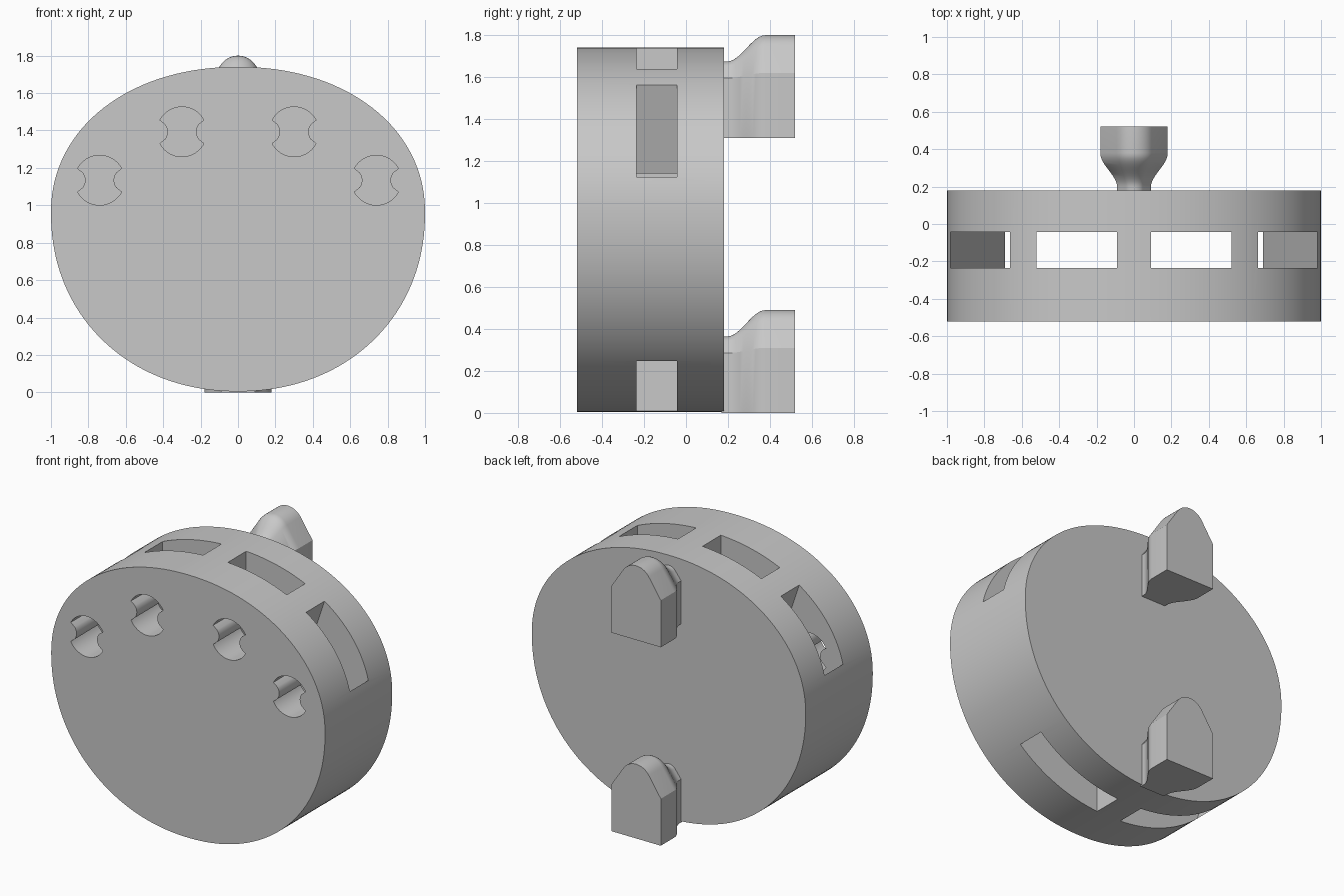
import bpy, bmesh
from math import sin, cos, pi, sqrt, radians

cube = bpy.data.objects.get("Cube")
if cube:
    bpy.data.objects.remove(cube, do_unlink=True)

GREY = 0.58
mat = bpy.data.materials.new("plain grey")
mat.use_nodes = True
mat.diffuse_color = (GREY, GREY, GREY, 1)
mat.node_tree.nodes["Principled BSDF"].inputs["Base Color"].default_value = (GREY, GREY, GREY, 1)


def loft(name, sections):
    """Closed solid through (y, [(x, z), ...]) sections with equal point counts."""
    bm = bmesh.new()
    rings = [[bm.verts.new((x, y, z)) for x, z in pts] for y, pts in sections]
    n = len(rings[0])
    for a, b in zip(rings, rings[1:]):
        for i in range(n):
            j = (i + 1) % n
            bm.faces.new((a[i], a[j], b[j], b[i]))
    bm.faces.new(rings[0])
    bm.faces.new(rings[-1])
    bmesh.ops.recalc_face_normals(bm, faces=bm.faces[:])
    mesh = bpy.data.meshes.new(name)
    bm.to_mesh(mesh)
    bm.free()
    mesh.materials.append(mat)
    ob = bpy.data.objects.new(name, mesh)
    bpy.context.collection.objects.link(ob)
    return ob


def prism(name, outline, y0, y1):
    return loft(name, [(y0, outline), (y1, outline)])


def activate(ob):
    bpy.ops.object.select_all(action='DESELECT')
    ob.select_set(True)
    bpy.context.view_layer.objects.active = ob


def cut(ob, cutter):
    activate(ob)
    mod = ob.modifiers.new("cut", 'BOOLEAN')
    mod.operation = 'DIFFERENCE'
    mod.solver = 'EXACT'
    mod.object = cutter
    bpy.ops.object.modifier_apply(modifier=mod.name)
    bpy.data.objects.remove(cutter, do_unlink=True)


def smooth(ob, angle):
    activate(ob)
    bpy.ops.object.shade_smooth_by_angle(angle=radians(angle))


# Rounded disc body: slightly squared oval, flatter above the widest line
def body_point(a):
    c, s = cos(a), sin(a)
    k = 2 / 2.1
    x = abs(c) ** k * (1 if c >= 0 else -1)
    z = abs(s) ** k * (0.78 if s >= 0 else -0.955)
    return x, 0.96 + z


SEGS = 160
body = prism("disc_body", [body_point(2 * pi * i / SEGS) for i in range(SEGS)], -0.52, 0.18)

# Upright and slanted channels that merge on the way down, one set per side
channel = [(0.09, -0.1), (0.09, 1.9), (0.52, 1.9), (0.52, 1.14),
           (0.79, 1.94), (1.14, 1.6), (0.575, -0.1)]
for side in (1, -1):
    cut(body, prism("channel_cutter", [(side * x, z) for x, z in channel], -0.235, -0.043))


# Round finger holes with a bite on either side, opening into the channels
def hole_radius(a):
    gap = 0.065 ** 2 - (0.14 * sin(a)) ** 2
    return 0.14 * abs(cos(a)) - sqrt(gap) if gap > 0 else 0.133


for side in (1, -1):
    for cx, cz in ((0.30, 1.393), (0.74, 1.134)):
        angles = [2 * pi * (i + 0.5) / 96 for i in range(96)]
        outline = [(side * cx + hole_radius(a) * cos(a), cz + hole_radius(a) * sin(a))
                   for a in angles]
        cut(body, prism("hole_cutter", outline, -0.6, -0.14))
smooth(body, 30)

# Pegs on the back: house-shaped head with a rounded ridge and a slimmer neck
SHOULDER = 0.31
ridge = [(0.112 * sin(a), 0.378 + 0.112 * cos(a))
         for a in [radians(56.3) * (1 - i / 8) for i in range(17)]]
head = [(0.18, 0), (0.18, SHOULDER)] + ridge + [(-0.18, SHOULDER), (-0.18, 0)]


def peg_section(t):
    pts = []
    for x, z in head:
        if z > 0:
            z = SHOULDER - 0.025 * t + (z - SHOULDER) * (1 - 0.56 * t)
        pts.append((x * (1 - 0.5 * t), z))
    return pts


def peg(name, base):
    sections = [(0.17, 1)]
    for i in range(13):
        u = i / 12
        sections.append((0.195 + 0.185 * u, 0.5 + 0.5 * cos(pi * u)))
    sections.append((0.52, 0))
    ob = loft(name, [(y, [(x, z + base) for x, z in peg_section(t)]) for y, t in sections])
    smooth(ob, 28)


peg("lower_peg", 0)
peg("upper_peg", 1.31)
